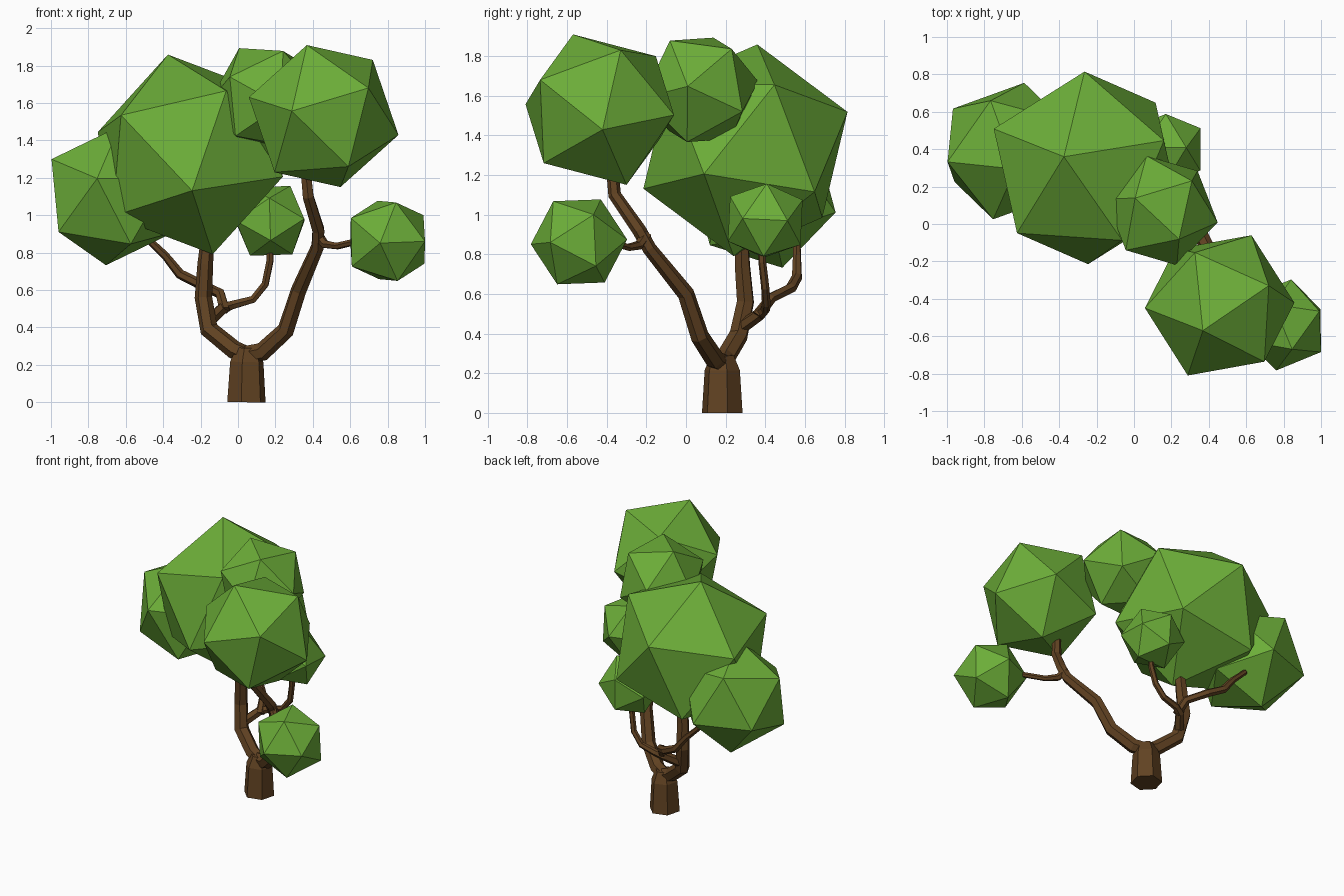
import bpy, bmesh, math
from mathutils import Vector, Matrix

if "Cube" in bpy.data.objects:
    bpy.data.objects.remove(bpy.data.objects["Cube"])


def material(name, color):
    m = bpy.data.materials.new(name)
    m.diffuse_color = color
    m.use_nodes = True
    m.node_tree.nodes["Principled BSDF"].inputs["Base Color"].default_value = m.diffuse_color
    return m


BARK = material("bark", (0.12, 0.055, 0.016, 1))
LEAF = material("leaves", (0.15, 0.42, 0.04, 1))


def finish(bm, name, mat):
    bmesh.ops.recalc_face_normals(bm, faces=bm.faces[:])
    me = bpy.data.meshes.new(name)
    bm.to_mesh(me)
    bm.free()
    me.materials.append(mat)
    ob = bpy.data.objects.new(name, me)
    bpy.context.collection.objects.link(ob)
    return ob


def frame(a, b):
    # orthonormal axes: z along a, x towards b
    z = a.normalized()
    x = (b - z * b.dot(z)).normalized()
    return Matrix((x, z.cross(x), z)).transposed()


def foliage(name, center, a, b):
    # icosahedron turned so that two neighbouring corners point along a and b
    a, b = Vector(a), Vector(b)
    bm = bmesh.new()
    bmesh.ops.create_icosphere(bm, subdivisions=1, radius=(a.length + b.length) / 2)
    top = max(bm.verts, key=lambda v: v.co.z)
    side = top.link_edges[0].other_vert(top)
    rot = frame(a, b) @ frame(top.co, side.co).transposed()
    bmesh.ops.transform(bm, matrix=Matrix.Translation(center) @ rot.to_4x4(), verts=bm.verts[:])
    finish(bm, name, LEAF)


def limb(name, pts, sides=6, turn=0.26):
    # faceted tube through (x, y, z, radius) points
    bm = bmesh.new()
    P = [Vector(p[:3]) for p in pts]
    ref, rings = Vector((1, 0, 0)), []
    for i, p in enumerate(P):
        d_in = (p - P[max(i - 1, 0)]).normalized()
        d_out = (P[min(i + 1, len(P) - 1)] - p).normalized()
        t = (d_in + d_out).normalized()
        if i == 0 and abs(t.x) > 0.8:
            ref = Vector((0, 0, 1))
        ref = (ref - t * ref.dot(t)).normalized()
        w = t.cross(ref)
        ring = []
        for k in range(sides):
            ang = turn + 2 * math.pi * k / sides
            ring.append(bm.verts.new(p + (ref * math.cos(ang) + w * math.sin(ang)) * pts[i][3]))
        rings.append(ring)
    for r0, r1 in zip(rings, rings[1:]):
        for k in range(sides):
            n = (k + 1) % sides
            bm.faces.new((r0[k], r0[n], r1[n], r1[k]))
    bm.faces.new(rings[0])
    bm.faces.new(rings[-1])
    finish(bm, name, BARK)


# trunk
limb("trunk", [(0.045, 0.183, 0, 0.106), (0.047, 0.183, 0.215, 0.092), (0.05, 0.183, 0.29, 0.06)])

# two main limbs
limb("left_limb", [(0.07, 0.18, 0.24, 0.05), (-0.02, 0.2, 0.28, 0.05), (-0.155, 0.265, 0.39, 0.05),
                   (-0.185, 0.3, 0.56, 0.047), (-0.175, 0.285, 0.74, 0.042), (-0.16, 0.28, 0.9, 0.036)])
limb("right_limb", [(0.03, 0.19, 0.25, 0.05), (0.13, 0.145, 0.27, 0.05), (0.255, 0.07, 0.385, 0.047),
                    (0.325, 0.0, 0.6, 0.043), (0.425, -0.185, 0.83, 0.036), (0.43, -0.235, 0.92, 0.036),
                    (0.375, -0.36, 1.1, 0.033), (0.36, -0.375, 1.26, 0.03)])

# thin branches
limb("right_twig", [(0.42, -0.2, 0.9, 0.03), (0.465, -0.24, 0.845, 0.024), (0.53, -0.29, 0.835, 0.019),
                    (0.68, -0.41, 0.87, 0.018)])
limb("center_twig", [(-0.15, 0.29, 0.44, 0.035), (-0.085, 0.375, 0.5, 0.032), (-0.03, 0.4, 0.52, 0.025),
                     (0.08, 0.405, 0.55, 0.022), (0.145, 0.4, 0.63, 0.021), (0.172, 0.385, 0.76, 0.02),
                     (0.17, 0.38, 0.86, 0.018)])
limb("left_twig", [(-0.07, 0.36, 0.49, 0.03), (-0.095, 0.43, 0.58, 0.028), (-0.2, 0.53, 0.63, 0.028),
                   (-0.31, 0.56, 0.685, 0.027), (-0.39, 0.56, 0.785, 0.022), (-0.5, 0.56, 0.89, 0.018)])

# foliage clumps
foliage("large_foliage", (-0.255, 0.3, 1.325), (-0.12, 0.06, 0.535), (-0.37, -0.35, 0.205))
foliage("front_foliage", (0.458, -0.435, 1.53), (-0.09, -0.135, 0.38), (-0.17, -0.375, 0.02))
foliage("top_foliage", (0.148, 0.072, 1.63), (-0.143, 0.067, 0.265), (-0.084, 0.288, 0.05))
foliage("left_foliage", (-0.67, 0.39, 1.104), (0.036, -0.096, 0.371), (-0.084, -0.366, 0.089))
foliage("right_foliage", (0.8, -0.54, 0.863), (-0.04, -0.243, -0.012), (0.045, -0.13, 0.205))
foliage("center_foliage", (0.172, 0.4, 0.97), (0.108, 0.008, 0.187), (0.18, -0.117, 0.0))
